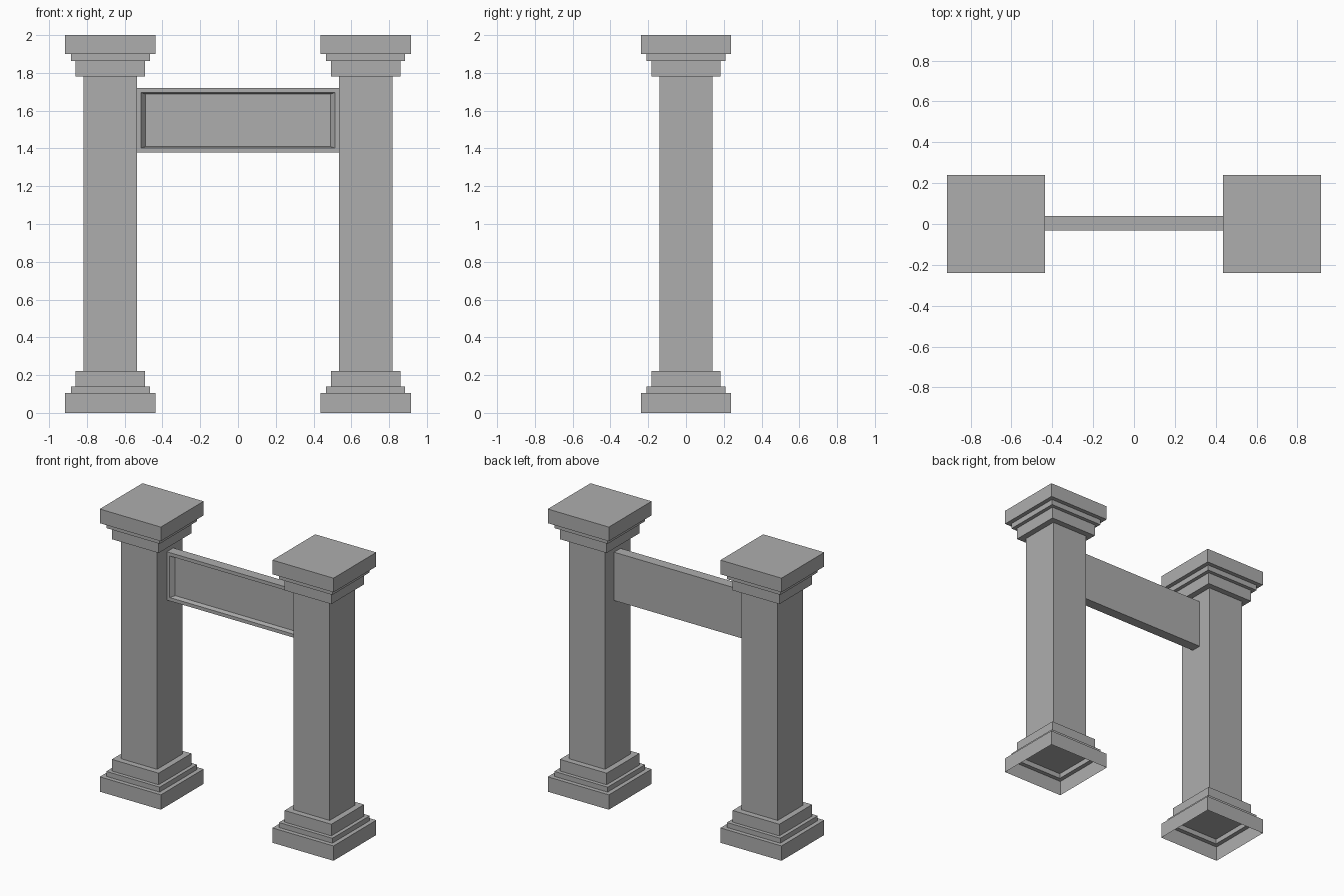
import bpy
import bmesh
from mathutils import Vector

default = bpy.data.objects.get("Cube")
if default:
    bpy.data.objects.remove(default, do_unlink=True)

# Single stone colour
stone = bpy.data.materials.new("grey stone")
stone.use_nodes = True
colour = (0.42, 0.42, 0.42, 1)
stone.diffuse_color = colour
stone.node_tree.nodes["Principled BSDF"].inputs["Base Color"].default_value = colour


def finish(bm, name):
    bmesh.ops.recalc_face_normals(bm, faces=bm.faces[:])
    mesh = bpy.data.meshes.new(name)
    bm.to_mesh(mesh)
    bm.free()
    mesh.materials.append(stone)
    obj = bpy.data.objects.new(name, mesh)
    bpy.context.collection.objects.link(obj)
    return obj


def stepped_square(name, x, profile, bottom=True):
    """Stack square rings given as (half width, height) pairs."""
    bm = bmesh.new()
    corners = [(-1, -1), (1, -1), (1, 1), (-1, 1)]
    rings = [[bm.verts.new((x + h * cx, h * cy, z)) for cx, cy in corners]
             for h, z in profile]
    for low, high in zip(rings, rings[1:]):
        for i in range(4):
            j = (i + 1) % 4
            bm.faces.new((low[i], low[j], high[j], high[i]))
    bm.faces.new(rings[-1])
    if bottom:
        bm.faces.new(rings[0][::-1])
    return finish(bm, name)


SLAB, STEP, BLOCK, SHAFT = 0.239, 0.209, 0.183, 0.141
foot = [(SLAB, 0), (SLAB, 0.105), (STEP, 0.105), (STEP, 0.14)]
column = [(BLOCK, 0.14), (BLOCK, 0.222), (SHAFT, 0.222), (SHAFT, 1.78),
          (BLOCK, 1.78), (BLOCK, 1.862), (STEP, 1.862), (STEP, 1.9),
          (SLAB, 1.9), (SLAB, 2)]

# Two pillars; each foot is a hollow shell open underneath
for side, x in (("left", 0.676), ("right", -0.676)):
    stepped_square(side + "_pillar_foot", x, foot, bottom=False)
    stepped_square(side + "_pillar", x, column)

# Crossbeam with a bevelled recessed panel on the front
bm = bmesh.new()
bmesh.ops.create_cube(bm, size=1)
bmesh.ops.scale(bm, vec=(1.075, 0.072, 0.342), verts=bm.verts[:])
bmesh.ops.translate(bm, vec=(0, 0.004, 1.549), verts=bm.verts[:])
bm.normal_update()
front = min(bm.faces, key=lambda f: f.calc_center_median().y)
bmesh.ops.inset_region(bm, faces=[front], thickness=0.034)
panel = bmesh.ops.extrude_discrete_faces(bm, faces=[front])["faces"][0]
centre = panel.calc_center_median()
for v in panel.verts:
    offset = v.co - centre
    v.co = centre + Vector((offset.x * 0.955, 0.03, offset.z * 0.945))
finish(bm, "crossbeam")
